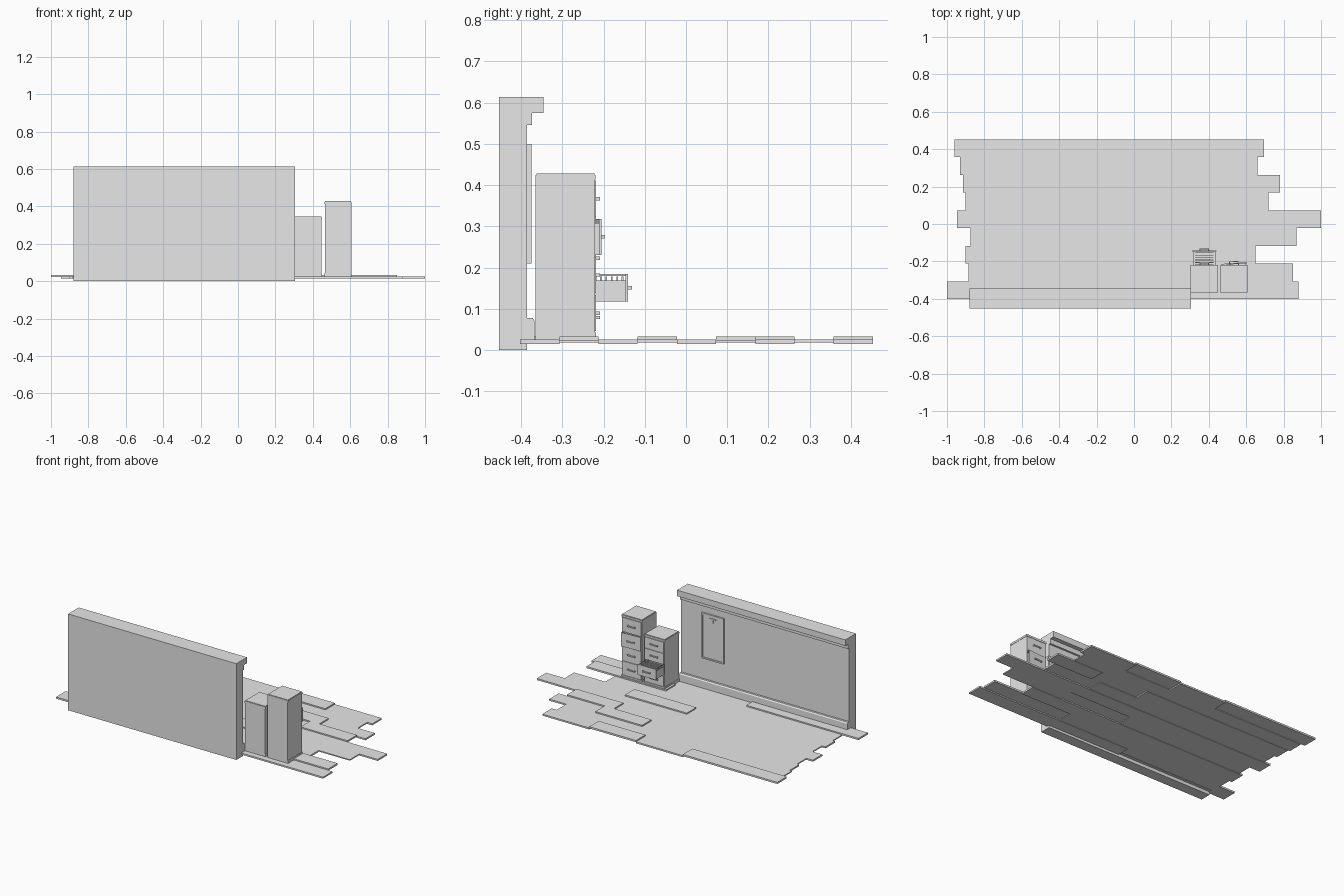
import bpy, bmesh
from math import radians
from mathutils import Matrix, Vector

cube = bpy.data.objects.get("Cube")
if cube:
    bpy.data.objects.remove(cube, do_unlink=True)

grey = bpy.data.materials.new("plain_grey")
grey.use_nodes = True
grey.diffuse_color = (0.8, 0.8, 0.8, 1)
grey.node_tree.nodes["Principled BSDF"].inputs["Base Color"].default_value = (0.8, 0.8, 0.8, 1)


def finish(name, bm):
    mesh = bpy.data.meshes.new(name)
    bmesh.ops.recalc_face_normals(bm, faces=bm.faces)
    bm.to_mesh(mesh)
    bm.free()
    mesh.materials.append(grey)
    obj = bpy.data.objects.new(name, mesh)
    bpy.context.collection.objects.link(obj)
    return obj


def boxes(name, parts, yaw=0, pivot=(0, 0, 0)):
    """One object from boxes given as (x0, x1, y0, y1, z0, z1)."""
    bm = bmesh.new()
    for x0, x1, y0, y1, z0, z1 in parts:
        place = Matrix.Translation(((x0 + x1) / 2, (y0 + y1) / 2, (z0 + z1) / 2))
        size = Matrix.Diagonal((x1 - x0, y1 - y0, z1 - z0, 1))
        bmesh.ops.create_cube(bm, size=1, matrix=place @ size)
    if yaw:
        bmesh.ops.rotate(bm, verts=bm.verts, cent=pivot, matrix=Matrix.Rotation(radians(yaw), 3, 'Z'))
    return finish(name, bm)


def extrude_x(name, profile, x0, x1):
    """Sweep a (y, z) profile along x."""
    bm = bmesh.new()
    face = bm.faces.new([bm.verts.new((x0, y, z)) for y, z in profile])
    swept = bmesh.ops.extrude_face_region(bm, geom=[face])["geom"]
    verts = [v for v in swept if isinstance(v, bmesh.types.BMVert)]
    bmesh.ops.translate(bm, verts=verts, vec=Vector((x1 - x0, 0, 0)))
    return finish(name, bm)


# Wall with crown moulding and skirting board
WX0, WX1, WY = -0.88, 0.305, -0.385
boxes("wall", [(WX0, WX1, -0.453, WY, 0, 0.613)])
extrude_x("crown_moulding",
          [(WY, 0.545), (-0.373, 0.545), (-0.373, 0.575), (-0.346, 0.575), (-0.346, 0.613), (WY, 0.613)],
          WX0, WX1)
extrude_x("skirting_board",
          [(WY, 0.02), (-0.367, 0.02), (-0.367, 0.07), (-0.372, 0.078), (WY, 0.078)], WX0, WX1)

# Floorboards: each row is left end, right end, then its raised boards
rows = [
    (-0.96, 0.695, [(-0.96, -0.295), (0.035, 0.365)]),
    (-0.93, 0.66, []),
    (-0.915, 0.78, [(0.125, 0.455)]),
    (-0.90, 0.72, [(0.39, 0.72)]),
    (-0.945, 1.0, []),
    (-0.875, 0.87, [(0.01, 0.445)]),
    (-0.90, 0.65, []),
    (-0.885, 0.85, [(0.29, 0.85)]),
    (-1.0, 0.88, [(-1.0, -0.21)]),
]
WIDTH = 0.095
for i, (left, right, raised) in enumerate(rows):
    y1 = 0.453 - i * WIDTH
    y0 = y1 - WIDTH
    bottom = 0.015 + 0.003 * (i % 2)
    parts, x = [], left
    for a, b in raised:
        if a > x:
            parts.append((x, a, y0, y1, bottom, 0.025))
        parts.append((a, b, y0, y1, 0.022, 0.033))
        x = b
    if x < right:
        parts.append((x, right, y0, y1, bottom, 0.025))
    boxes(f"floorboard_row_{i + 1}", parts)


# Filing cabinets
def drawer_front(cx, y, z0, z1, w=0.066):
    """Front panel with a label holder and a pull handle."""
    zc = (z0 + z1) / 2
    parts = [(cx - w, cx + w, y - 0.003, y + 0.003, z0, z1),
             (cx - 0.026, cx + 0.026, y + 0.009, y + 0.013, zc - 0.004, zc + 0.004)]
    for s in (-1, 1):
        px = cx + s * 0.023
        parts.append((px - 0.003, px + 0.003, y, y + 0.011, zc - 0.004, zc + 0.004))
    return parts


def cabinet(name, x0, x1, top, count, skip, gap=0.005):
    """Carcass with plinth and lid; the skipped drawer bay is left open."""
    yb, yf = -0.365, -0.221
    z0, z1 = 0.043, top - 0.015
    step = (z1 - z0) / count
    cx = (x0 + x1) / 2
    parts = [(x0 - 0.002, x1 + 0.002, yb, yf + 0.003, 0.024, z0),
             (x0 - 0.002, x1 + 0.002, yb, yf + 0.002, z1, top - 0.004),
             (x0 + 0.001, x1 - 0.001, yb + 0.002, yf - 0.001, top - 0.004, top),
             (x0, x0 + 0.005, yb, yf, z0, z1),
             (x1 - 0.005, x1, yb, yf, z0, z1),
             (x0, x1, yb, yb + 0.005, z0, z1)]
    parts += [(x0, x1, yb, yf, z0 + i * step - 0.002, z0 + i * step + 0.002) for i in range(1, count)]
    boxes(name + "_carcass", parts)
    for i in range(count):
        if i != skip:
            a = z0 + i * step + gap / 2
            boxes(f"{name}_drawer_{i + 1}", drawer_front(cx, yf, a, a + step - gap))
    return cx, yf, z0 + skip * step + gap / 2, z0 + (skip + 1) * step - gap / 2


# Tall cabinet with a crooked drawer
cx, yf, za, zb = cabinet("tall_cabinet", 0.465, 0.606, 0.428, 4, 2)
boxes("crooked_drawer", drawer_front(cx, yf + 0.009, za, zb)
      + [(cx - 0.06, cx + 0.06, yf - 0.12, yf + 0.007, za, zb - 0.01)], 4, (cx, yf, 0))

# Low cabinet with an open drawer holding files
cx, yf, za, zb = cabinet("low_cabinet", 0.305, 0.447, 0.345, 4, 1)
fy, back, half = yf + 0.077, yf - 0.06, 0.06
boxes("open_drawer", drawer_front(cx, fy, za, zb) + [
    (cx - half, cx + half, back, fy, za, za + 0.004),
    (cx - half, cx - half + 0.003, back, fy, za, zb - 0.015),
    (cx + half - 0.003, cx + half, back, fy, za, zb - 0.015),
    (cx - half, cx - half + 0.003, back, fy, zb - 0.004, zb),
    (cx + half - 0.003, cx + half, back, fy, zb - 0.004, zb)])
boxes("drawer_files", [(cx - 0.05, cx + 0.05, yf + k * 0.013, yf + k * 0.013 + 0.004, za + 0.004, zb - 0.006)
                       for k in range(-3, 6)])

# Framed board on the wall
fx0, fx1, fz0, fz1, bar = 0.0, 0.155, 0.21, 0.5, 0.009
front = WY + 0.01
boxes("wall_frame", [
    (fx0, fx1, WY, front, fz0, fz0 + bar), (fx0, fx1, WY, front, fz1 - bar, fz1),
    (fx0, fx0 + bar, WY, front, fz0, fz1), (fx1 - bar, fx1, WY, front, fz0, fz1)])
boxes("frame_panel", [(fx0 + bar, fx1 - bar, WY, WY + 0.005, fz0 + bar, fz1 - bar)])
mid = (fx0 + fx1) / 2
boxes("frame_clip", [(mid - 0.022, mid + 0.022, WY, front - 0.001, fz1 - 0.03, fz1 - 0.022),
                     (mid - 0.004, mid + 0.004, WY, front - 0.001, fz1 - 0.05, fz1 - 0.022)])
